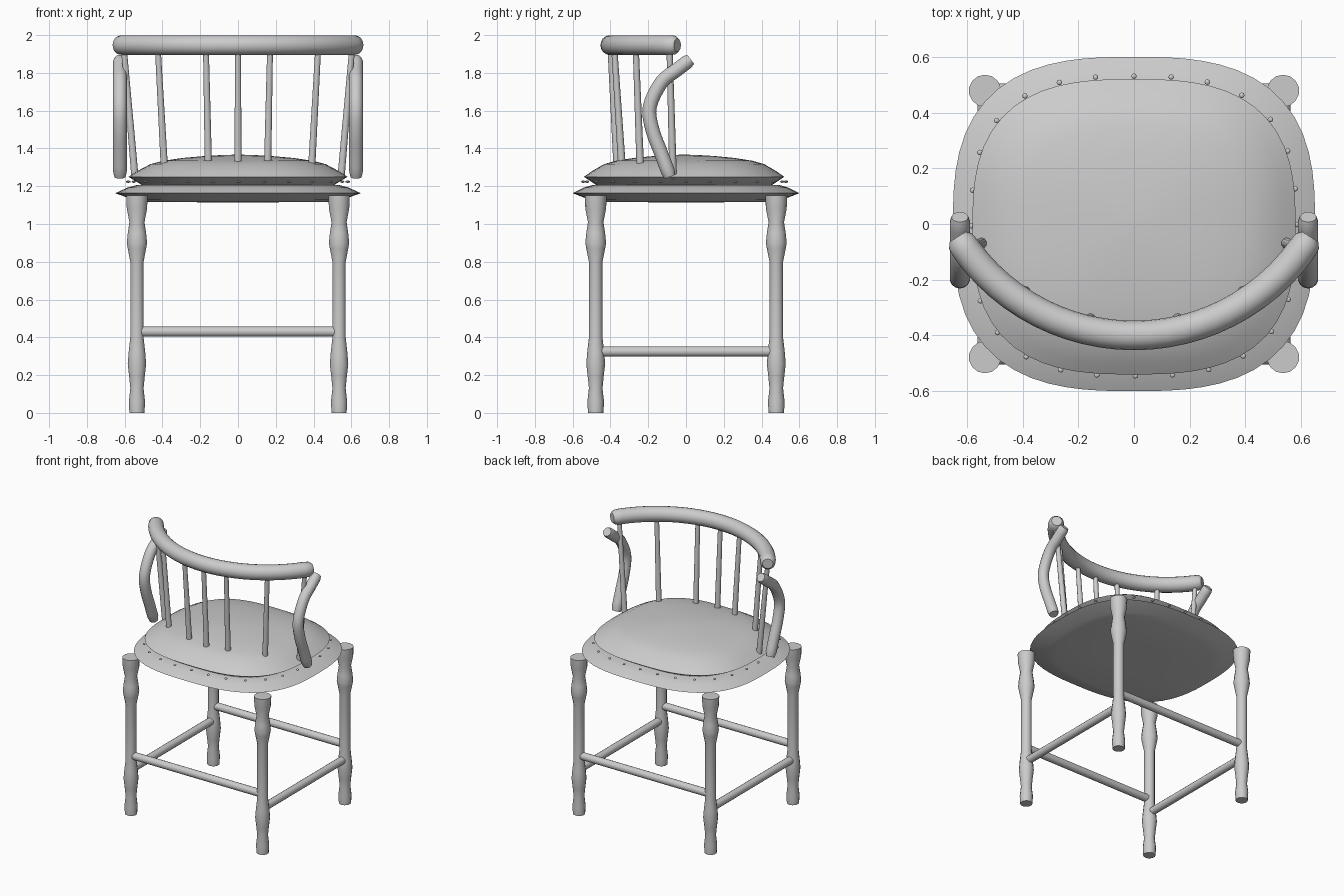
import bpy, bmesh, math
from mathutils import Vector

if "Cube" in bpy.data.objects:
    bpy.data.objects.remove(bpy.data.objects["Cube"])


def finish(name, bm, angle=40):
    bmesh.ops.recalc_face_normals(bm, faces=bm.faces)
    me = bpy.data.meshes.new(name)
    bm.to_mesh(me)
    bm.free()
    ob = bpy.data.objects.new(name, me)
    bpy.context.collection.objects.link(ob)
    bpy.ops.object.select_all(action='DESELECT')
    ob.select_set(True)
    bpy.context.view_layer.objects.active = ob
    bpy.ops.object.shade_smooth_by_angle(angle=math.radians(angle))
    return ob


def loft(name, rings, angle=40):
    # skin a list of equal-sized closed rings and cap both ends
    bm = bmesh.new()
    vs = [[bm.verts.new(p) for p in r] for r in rings]
    n = len(vs[0])
    for a, b in zip(vs, vs[1:]):
        for i in range(n):
            j = (i + 1) % n
            bm.faces.new((a[i], a[j], b[j], b[i]))
    bm.faces.new(vs[0][::-1])
    bm.faces.new(vs[-1])
    return finish(name, bm, angle)


def tube(name, path, radii, sides=14):
    pts = [Vector(p) for p in path]
    rings = []
    for i, p in enumerate(pts):
        t = (pts[min(i + 1, len(pts) - 1)] - pts[max(i - 1, 0)]).normalized()
        ref = Vector((0, 0, 1)) if abs(t.z) < 0.5 else Vector((1, 0, 0))
        u = t.cross(ref).normalized()
        v = t.cross(u)
        rings.append([p + radii[i] * (math.cos(k * math.tau / sides) * u + math.sin(k * math.tau / sides) * v)
                      for k in range(sides)])
    return loft(name, rings)


def outline(a, b, cy=0.0, z=0.0, n=64, e=2.8):
    out = []
    for i in range(n):
        t = math.tau * i / n
        c, s = math.cos(t), math.sin(t)
        r = (abs(c / a) ** e + abs(s / b) ** e) ** (-1 / e)
        out.append(Vector((r * c, r * s + cy, z)))
    return out


def pad(name, a, b, cy, profile):
    return loft(name, [outline(a * s, b * s, cy, z) for s, z in profile], 35)


# seat base and domed cushion
pad("seat_base", 0.65, 0.60, 0, [(0.3, 1.115), (0.76, 1.117), (0.85, 1.128), (1, 1.163),
                                 (0.9, 1.193), (0.82, 1.207), (0.3, 1.21)])
pad("cushion", 0.58, 0.53, -0.01, [(0.3, 1.20), (0.86, 1.20), (1, 1.25), (0.92, 1.28), (0.8, 1.317),
                                   (0.68, 1.335), (0.5, 1.35), (0.3, 1.36), (0.12, 1.366), (0.02, 1.367)])

# upholstery nails, evenly spaced along the cushion edge
curve = outline(0.583, 0.538, -0.007, 1.224, 720)
curve = curve[180:] + curve[:181]
lengths = [0.0]
for p, q in zip(curve, curve[1:]):
    lengths.append(lengths[-1] + (q - p).length)
bm = bmesh.new()
for k in range(28):
    i = next(i for i, l in enumerate(lengths) if l >= lengths[-1] * k / 28)
    new = bmesh.ops.create_uvsphere(bm, u_segments=8, v_segments=6, radius=0.01)["verts"]
    bmesh.ops.scale(bm, vec=(1, 1, 0.6), verts=new)
    bmesh.ops.translate(bm, vec=curve[i], verts=new)
finish("nails", bm)

# turned legs
LX, LY = 0.535, 0.478
leg = [(0.041, 0), (0.044, 0.06), (0.036, 0.13), (0.042, 0.19), (0.05, 0.26), (0.045, 0.32), (0.036, 0.40),
       (0.036, 0.80), (0.05, 0.87), (0.055, 0.90), (0.05, 0.95), (0.041, 1.01), (0.055, 1.08), (0.058, 1.15)]
for sx in (-1, 1):
    for sy in (-1, 1):
        tube(f"{'front' if sy < 0 else 'back'}_leg_{'left' if sx < 0 else 'right'}",
             [(sx * LX, sy * LY, z) for r, z in leg], [r for r, z in leg])

# stretchers
for s in (-1, 1):
    tube("cross_stretcher", [(-0.51, s * LY, 0.43), (0.51, s * LY, 0.43)], [0.027] * 2)
    tube("side_stretcher", [(s * LX, -0.45, 0.325), (s * LX, 0.45, 0.325)], [0.027] * 2)

# curved top rail
R, CY = 0.742, 0.342
angles = [-58.5, -57] + [-54 + 4.5 * i for i in range(25)] + [57, 58.5]
tube("top_rail", [(R * math.sin(math.radians(a)), CY - R * math.cos(math.radians(a)), 1.947) for a in angles],
     [0.035, 0.05] + [0.053] * 25 + [0.05, 0.035], 18)

# spindles between rail and cushion
for xt, xb, yb, zb in [(0, 0, -0.365, 1.32), (0.17, 0.157, -0.34, 1.32),
                       (0.425, 0.39, -0.242, 1.30), (0.605, 0.545, -0.068, 1.24)]:
    yt = CY - math.sqrt(R * R - xt * xt)
    for s in ((1, -1) if xt else (1,)):
        tube("spindle", [(s * xb, yb, zb), (s * xt, yt, 1.94)], [0.02, 0.016], 10)

# bent arm posts, sampled as a smooth spline
ctrl = [Vector((0, y, z)) for y, z in [(-0.085, 1.25), (-0.13, 1.37), (-0.178, 1.5), (-0.192, 1.62),
                                       (-0.13, 1.75), (-0.05, 1.815), (0.025, 1.872)]]
ext = [2 * ctrl[0] - ctrl[1]] + ctrl + [2 * ctrl[-1] - ctrl[-2]]
path = []
for a, b, c, d in zip(ext, ext[1:], ext[2:], ext[3:]):
    for k in range(4):
        t = k / 4
        path.append(0.5 * (2 * b + (c - a) * t + (2 * a - 5 * b + 4 * c - d) * t * t
                           + (3 * b - a - 3 * c + d) * t ** 3))
path.append(ctrl[-1])
for s in (-1, 1):
    tube("arm_post", [p + Vector((s * 0.625, 0, 0)) for p in path],
         [0.03] + [0.037] * (len(path) - 2) + [0.03])
